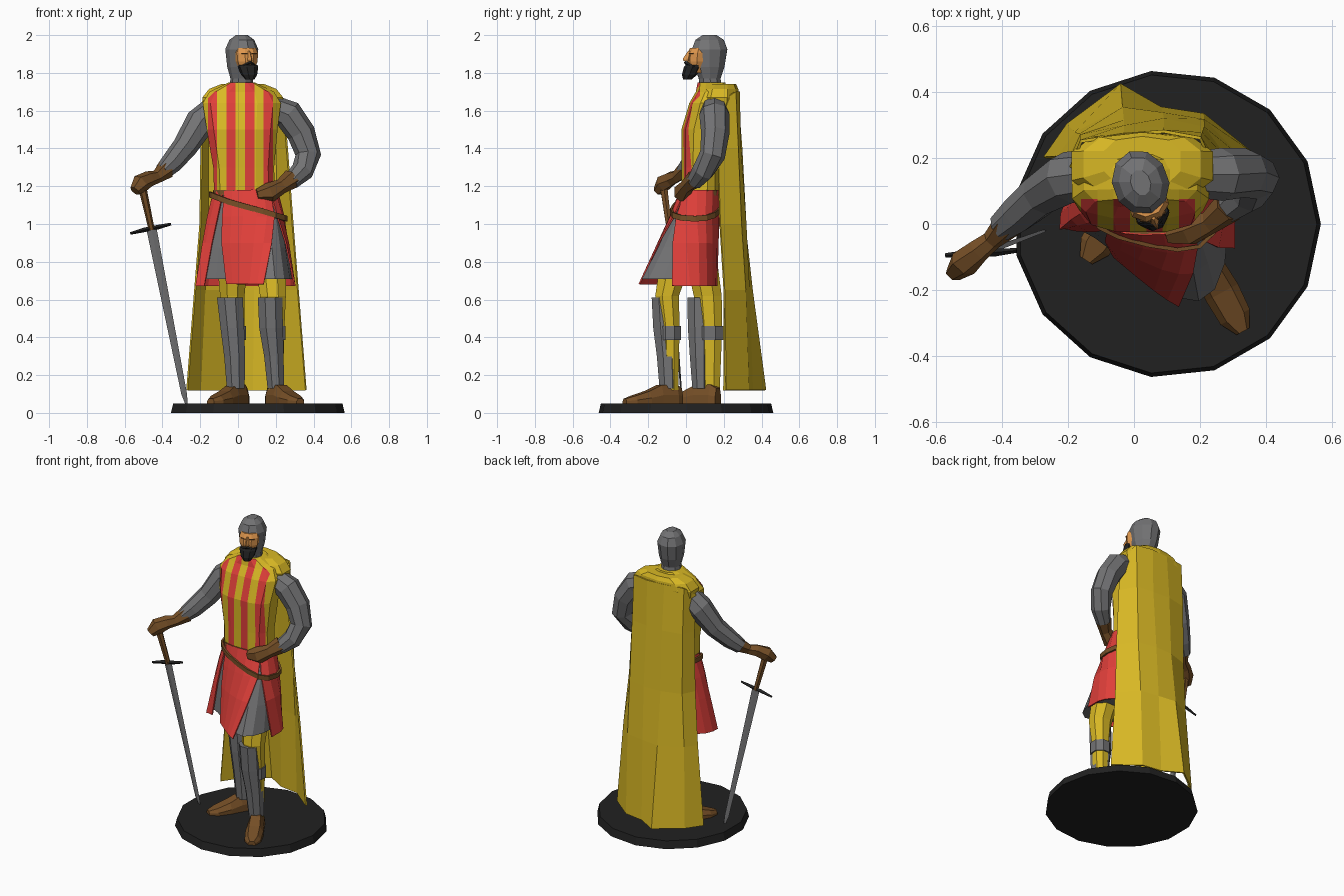
import bpy, bmesh, math, random
from math import sin, cos, radians, pi
from mathutils import Vector, Matrix

random.seed(4)

def material(name, rgb):
    m = bpy.data.materials.new(name)
    m.diffuse_color = (*rgb, 1)
    return m

YELLOW = material("cloth yellow", (0.69, 0.48, 0.018))
RED = material("cloth red", (0.74, 0.05, 0.042))
STEEL = material("steel grey", (0.17, 0.17, 0.175))
LEATHER = material("leather brown", (0.18, 0.078, 0.02))
SKIN = material("skin", (0.74, 0.31, 0.075))
BLACK = material("black", (0.015, 0.015, 0.015))

def mesh(name, rows, mat, wrap=True, cap=True, thick=0):
    """Skin a list of equal-length point rows into a flat-shaded object."""
    bm = bmesh.new()
    vs = [[bm.verts.new(p) for p in r] for r in rows]
    n = len(rows[0])
    for a, b in zip(vs, vs[1:]):
        for i in range(n if wrap else n - 1):
            j = (i + 1) % n
            bm.faces.new((a[i], a[j], b[j], b[i]))
    if cap and wrap:
        bm.faces.new(vs[0][::-1])
        bm.faces.new(vs[-1])
    bmesh.ops.recalc_face_normals(bm, faces=bm.faces)
    me = bpy.data.meshes.new(name)
    bm.to_mesh(me)
    bm.free()
    me.materials.append(mat)
    ob = bpy.data.objects.new(name, me)
    bpy.context.collection.objects.link(ob)
    if thick:
        s = ob.modifiers.new("thickness", "SOLIDIFY")
        s.thickness, s.offset = thick, 0
    return ob

def spow(v, p):
    return math.copysign(abs(v) ** p, v)

def loft(name, rings, mat, n=10, p=1.0, phase=0.5, **kw):
    """Horizontal (super)elliptic rings: x, y, z, rx, ry."""
    ang = [2 * pi * (i + phase) / n for i in range(n)]
    return mesh(name, [[(x + rx * spow(cos(a), p), y + ry * spow(sin(a), p), z) for a in ang]
                       for x, y, z, rx, ry in rings], mat, **kw)

def tube(name, pts, mat, n=8, flat=1.0, ref=(0, 1, 0)):
    """Tube through x, y, z, radius; flat squashes the cross-section."""
    P = [Vector(q[:3]) for q in pts]
    rows = []
    for i, q in enumerate(pts):
        t = (P[min(i + 1, len(P) - 1)] - P[max(i - 1, 0)]).normalized()
        u = t.cross(Vector(ref)).normalized()
        w = t.cross(u)
        rows.append([P[i] + q[3] * (u * cos(2 * pi * k / n) + w * flat * sin(2 * pi * k / n))
                     for k in range(n)])
    return mesh(name, rows, mat)

# Base disc
loft("base", [(0.1, 0, 0, 0.465, 0.465), (0.1, 0, 0.05, 0.453, 0.453)], BLACK, n=15, phase=0)

# Striped tunic: cut along x, coloured on the front only
tunic = loft("tunic", [(0.035, 0.075, 1.15, 0.165, 0.1), (0.03, 0.075, 1.3, 0.165, 0.1),
                       (0.022, 0.085, 1.5, 0.192, 0.112), (0.02, 0.115, 1.64, 0.212, 0.1),
                       (0.02, 0.135, 1.7, 0.175, 0.085), (0.02, 0.135, 1.75, 0.07, 0.075)],
             YELLOW, n=12, p=0.7)
tunic.data.materials.append(RED)
bm = bmesh.new()
bm.from_mesh(tunic.data)
cuts = [((-0.16 + 0.0493 * k, 0, 0), (1, 0, 0)) for k in range(8)] + [((0, 0.075, 0), (0, 1, 0))]
for co, no in cuts:
    bmesh.ops.bisect_plane(bm, geom=bm.verts[:] + bm.edges[:] + bm.faces[:], plane_co=co, plane_no=no)
for f in bm.faces:
    c = f.calc_center_median()
    k = math.floor((c.x + 0.16) / 0.0493)
    f.material_index = int(0 <= k < 7 and k % 2 == 0 and f.normal.y < -0.2 and c.y < 0.075)
bm.to_mesh(tunic.data)
bm.free()

# Mail skirt and the red panels over it share one surface function
def skirt_pt(deg, s, grow=1.0):
    a = radians(deg)
    rx, ry = 0.16 + 0.085 * s ** 0.8, 0.1 + 0.06 * s
    x = grow * rx * spow(cos(a), 0.85)
    y = 0.075 - 0.08 * s + grow * ry * spow(sin(a), 0.85)
    y -= 0.75 * x * s * max(0, -sin(a))
    return Vector((0.04 + x, y, 1.18 - 0.47 * s))

mesh("mail_skirt", [[skirt_pt(i * 18, s) for i in range(20)] for s in (0, 0.3, 0.65, 1)], STEEL)

def panel(name, spans, n):
    rows = [[skirt_pt(a + (b - a) * i / n, s, 1.05) for i in range(n + 1)] for s, a, b in spans]
    mesh(name, rows, RED, wrap=False, thick=0.008)

panel("front_panel", [(0, -128, -42), (0.3, -124, -44), (0.6, -120, -56), (1.06, -109, -72)], 5)
panel("rear_panel", [(0, -46, 230), (0.3, -36, 227), (0.6, -22, 222), (1.08, -8, 217)], 14)

# Waist belt and slanted sword belt
loft("waist_belt", [(0.037, 0.075, z, 0.172, 0.108) for z in (1.15, 1.18)], LEATHER, n=12, p=0.75)
belt = []
for dz in (-0.015, 0.015):
    row = []
    for i in range(16):
        z = 1.092 - 0.064 * cos(radians(i * 22.5))
        row.append(skirt_pt(i * 22.5, (1.18 - z) / 0.47, 1.11) + Vector((0, 0, dz)))
    belt.append(row)
mesh("sword_belt", belt, LEATHER, cap=False, thick=0.012)

# Cape: key rows of (x, y), blended downward, with slight folds
top = [(-0.19, 0.17), (-0.16, 0.25), (-0.03, 0.27), (0.09, 0.28), (0.2, 0.26), (0.24, 0.17)]
mid = [(-0.2, 0.19), (-0.16, 0.27), (-0.03, 0.31), (0.09, 0.315), (0.21, 0.29), (0.29, 0.18)]
hem = [(-0.27, 0.2), (-0.2, 0.3), (-0.04, 0.42), (0.08, 0.35), (0.21, 0.33), (0.36, 0.21)]
rows = []
for z, A, B, t in ((1.7, top, mid, 0), (1.4, top, mid, 0.4), (1.0, mid, hem, 0),
                   (0.65, mid, hem, 0.4), (0.12, mid, hem, 1)):
    fold = 0.014 if 0 < t < 1 else 0
    rows.append([(a[0] + (b[0] - a[0]) * t, a[1] + (b[1] - a[1]) * t + random.uniform(-fold, fold),
                  z - (0.06 if z > 1.6 and i in (0, 5) else 0))
                 for i, (a, b) in enumerate(zip(A, B))])
mesh("cape", rows, YELLOW, wrap=False, thick=0.01)
loft("cape_mantle", [(0.025, 0.175, 1.6, 0.21, 0.088), (0.025, 0.175, 1.67, 0.222, 0.105),
                     (0.025, 0.18, 1.715, 0.185, 0.097), (0.025, 0.19, 1.74, 0.12, 0.075)],
     YELLOW, n=10, p=0.75)

# Arms and gauntlets
tube("right_arm", [(-0.14, 0.15, 1.59, 0.075), (-0.2, 0.14, 1.54, 0.08), (-0.28, 0.09, 1.41, 0.066),
                   (-0.35, 0.03, 1.325, 0.058), (-0.4, -0.01, 1.275, 0.045)], STEEL)
tube("right_gauntlet", [(-0.38, 0.0, 1.29, 0.052), (-0.43, -0.05, 1.25, 0.035),
                        (-0.47, -0.08, 1.24, 0.042), (-0.515, -0.12, 1.215, 0.05),
                        (-0.545, -0.15, 1.175, 0.03)], LEATHER, n=6, flat=0.85)
tube("left_arm", [(0.19, 0.15, 1.61, 0.07), (0.265, 0.15, 1.58, 0.08), (0.335, 0.155, 1.48, 0.075),
                  (0.372, 0.14, 1.365, 0.068), (0.34, 0.09, 1.28, 0.06), (0.28, 0.045, 1.225, 0.045)], STEEL)
tube("left_gauntlet", [(0.285, 0.05, 1.24, 0.054), (0.23, 0.005, 1.2, 0.04), (0.165, -0.02, 1.165, 0.054),
                       (0.1, -0.035, 1.155, 0.03)], LEATHER, n=6, flat=0.9)

# Sword
hilt, pommel = (-0.457, -0.088, 0.97), (-0.51, -0.12, 1.21)
tube("sword_grip", [(*pommel, 0.022), (*hilt, 0.016)], LEATHER, n=6)
tube("sword_guard", [(-0.57, -0.095, 0.95, 0.007), (-0.5, -0.09, 0.968, 0.012),
                     (-0.42, -0.086, 0.984, 0.012), (-0.355, -0.08, 1.0, 0.007)], BLACK, n=4)
tube("sword_blade", [(*hilt, 0.027), (-0.285, -0.025, 0.1, 0.015), (-0.273, -0.02, 0.05, 0.007)],
     STEEL, n=4, flat=0.3)

# Legs: hose, greaves, straps; the left leg steps forward
legs = {
    "left": ([(0.17, -0.05, 0.82, 0.09, 0.09), (0.185, -0.1, 0.62, 0.074, 0.068),
              (0.195, -0.085, 0.45, 0.055, 0.055), (0.2, -0.08, 0.12, 0.04, 0.043)],
             [(0.17, -0.117, 0.61, 0.07, 0.07), (0.175, -0.107, 0.45, 0.068, 0.072),
              (0.19, -0.097, 0.3, 0.056, 0.062), (0.2, -0.092, 0.13, 0.047, 0.052)]),
    "right": ([(-0.03, 0.08, 0.82, 0.09, 0.09), (-0.03, 0.115, 0.62, 0.07, 0.08),
               (-0.02, 0.125, 0.45, 0.06, 0.072), (-0.01, 0.125, 0.12, 0.043, 0.058)],
              [(-0.043, 0.072, 0.61, 0.074, 0.07), (-0.03, 0.072, 0.45, 0.068, 0.067),
               (-0.018, 0.073, 0.3, 0.06, 0.057), (-0.012, 0.077, 0.13, 0.051, 0.047)])}
for side, (hose, greave) in legs.items():
    loft(side + "_hose", hose, YELLOW, n=8)
    loft(side + "_greave", greave, STEEL, n=8)
    x, y, z, rx, ry = hose[2]
    loft(side + "_greave_strap", [(x, y, h, rx + 0.007, ry + 0.007) for h in (0.385, 0.46)], STEEL, n=8)

# Shoes: flat-soled section swept from heel to toe
def shoe(name, heel, toe):
    a, b = Vector((*heel, 0.05)), Vector((*toe, 0.05))
    side = (b - a).normalized().cross(Vector((0, 0, 1)))
    rows = []
    for t, w, h in ((0, 0.03, 0.08), (0.1, 0.045, 0.1), (0.38, 0.05, 0.098), (0.6, 0.055, 0.065),
                    (0.85, 0.05, 0.04), (1, 0.022, 0.025)):
        rows.append([a.lerp(b, t) + side * w * u + Vector((0, 0, h * v)) for u, v in
                     ((-1, 0), (-1, 0.45), (-0.6, 1), (0.6, 1), (1, 0.45), (1, 0))])
    mesh(name, rows, LEATHER)

shoe("left_shoe", (0.17, -0.03), (0.33, -0.325))
shoe("right_shoe", (0.035, 0.17), (-0.145, -0.11))

# Head, built facing -y at the origin, then turned
head = [
    loft("mail_hood", [(0, 0.01, 1.7, 0.065, 0.06), (0, 0.0, 1.77, 0.06, 0.06),
                       (0, 0.0, 1.83, 0.076, 0.083), (0, 0, 1.925, 0.086, 0.1),
                       (0, 0, 1.975, 0.064, 0.08), (0, 0, 2.0, 0.03, 0.04)], STEEL),
    loft("face", [(0, -0.07, 1.8, 0.035, 0.045), (0, -0.072, 1.86, 0.06, 0.052),
                  (0, -0.07, 1.905, 0.064, 0.05), (0, -0.062, 1.932, 0.054, 0.044)], SKIN, n=8),
    loft("nose", [(0, -0.125, 1.862, 0.014, 0.022), (0, -0.125, 1.874, 0.012, 0.026),
                  (0, -0.112, 1.915, 0.006, 0.01)], SKIN, n=4, phase=0),
    loft("beard", [(0, -0.126, 1.765, 0.024, 0.022), (0, -0.113, 1.79, 0.043, 0.04),
                   (0, -0.098, 1.83, 0.055, 0.043), (0, -0.096, 1.842, 0.053, 0.035)], BLACK, n=8),
    tube("moustache", [(-0.05, -0.105, 1.83, 0.005), (0, -0.135, 1.855, 0.01),
                       (0.05, -0.105, 1.83, 0.005)], BLACK, n=4, ref=(0, 0, 1))]
for s, side in ((-1, "right"), (1, "left")):
    head.append(tube(side + "_eyebrow", [(s * 0.012, -0.12, 1.902, 0.003),
                                         (s * 0.042, -0.108, 1.902, 0.003)], LEATHER, n=4, ref=(0, 0, 1)))
turn = Matrix.Translation((0.02, 0.125, 0)) @ Matrix.Rotation(radians(20), 4, "Z")
for ob in head:
    ob.data.transform(turn)
